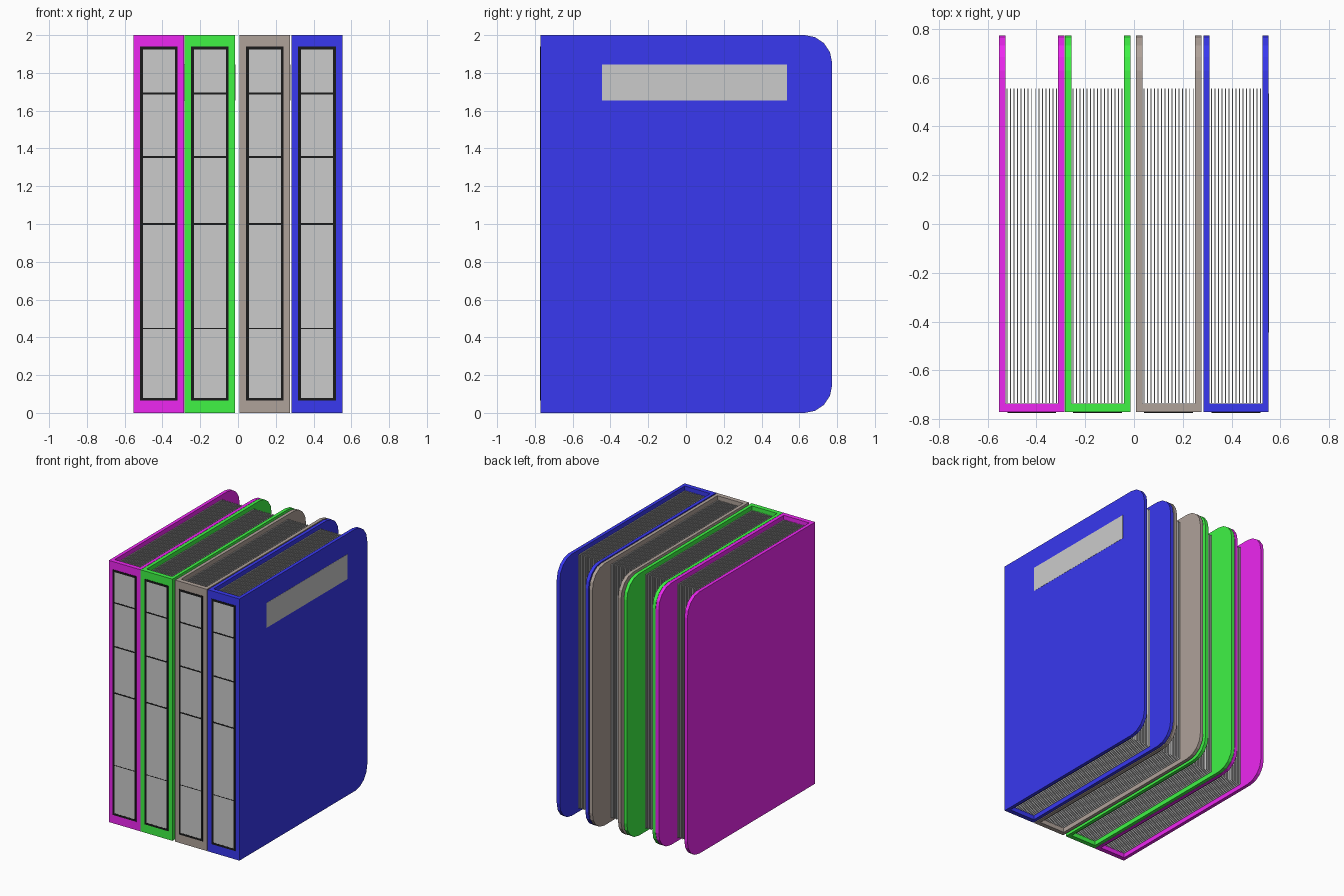
import bpy, bmesh

if "Cube" in bpy.data.objects:
    bpy.data.objects.remove(bpy.data.objects["Cube"])

HALF = 0.134            # half width of a binder
T = 0.026               # cover thickness
FRONT, BACK, H = -0.771, 0.773, 2.0


def material(name, rgb):
    m = bpy.data.materials.new(name)
    m.diffuse_color = (*rgb, 1)
    m.use_nodes = True
    m.node_tree.nodes["Principled BSDF"].inputs["Base Color"].default_value = m.diffuse_color
    return m


def finish(name, bm, mat=None):
    bmesh.ops.recalc_face_normals(bm, faces=bm.faces)
    me = bpy.data.meshes.new(name)
    bm.to_mesh(me)
    bm.free()
    ob = bpy.data.objects.new(name, me)
    bpy.context.collection.objects.link(ob)
    if mat:
        me.materials.append(mat)
    return ob


def add_box(bm, lo, hi):
    vs = bmesh.ops.create_cube(bm, size=1)["verts"]
    for v in vs:
        for i in range(3):
            v.co[i] = hi[i] if v.co[i] > 0 else lo[i]


def binder_case(name, cx, mat):
    # U-shaped plan extruded upward, then rounded at the free cover corners
    a, b, s = HALF, HALF - T, FRONT + 0.035
    plan = [(-a, FRONT), (a, FRONT), (a, BACK), (b, BACK),
            (b, s), (-b, s), (-b, BACK), (-a, BACK)]
    bm = bmesh.new()
    base = bm.faces.new([bm.verts.new((cx + x, y, 0)) for x, y in plan])
    ext = bmesh.ops.extrude_face_region(bm, geom=[base])["geom"]
    for v in ext:
        if isinstance(v, bmesh.types.BMVert):
            v.co.z = H
    corners = [e for e in bm.edges
               if all(abs(v.co.y - BACK) < 1e-5 for v in e.verts)
               and abs(e.verts[0].co.z - e.verts[1].co.z) < 1e-5]
    bmesh.ops.bevel(bm, geom=corners, offset=0.145, segments=4,
                    profile=0.5, affect='EDGES')
    return finish(name, bm, mat)


def pages(name, cx, count=15):
    bm = bmesh.new()
    inner = HALF - T
    step = 2 * inner / count
    for i in range(count):
        x = cx - inner + (i + 0.5) * step
        add_box(bm, (x - 0.002, FRONT + 0.037, 0.03), (x + 0.002, 0.555, 1.97))
    return finish(name, bm)


def spine_label(prefix, cx, mat):
    # Grey card
    w, z0, z1, f = 0.1, 0.065, 1.94, 0.015
    bm = bmesh.new()
    add_box(bm, (cx - w + f, FRONT - 0.002, z0 + f), (cx + w - f, FRONT, z1 - f))
    finish(prefix + "_spine_label", bm)
    # Black border and dividing rules
    bm = bmesh.new()
    y0 = FRONT - 0.003
    for s in (-1, 1):
        xs = sorted((cx + s * w, cx + s * (w - f)))
        add_box(bm, (xs[0], y0, z0), (xs[1], FRONT, z1))
    rules = [(z0 + f / 2, f), (z1 - f / 2, f), (1.69, 0.01),
             (1.355, 0.01), (1.0, 0.01), (0.447, 0.005)]
    for z, t in rules:
        add_box(bm, (cx - w + f, y0, z - t / 2), (cx + w - f, FRONT, z + t / 2))
    finish(prefix + "_spine_label_border", bm, mat)


def side_label(prefix, cx):
    bm = bmesh.new()
    add_box(bm, (cx + HALF, -0.445, 1.655), (cx + HALF + 0.0012, 0.535, 1.845))
    finish(prefix + "_side_label", bm)


black = material("black", (0.01, 0.01, 0.01))
binders = [("magenta", -0.419, (0.85, 0.02, 0.88)),
           ("green", -0.149, (0.05, 0.9, 0.06)),
           ("brown", 0.142, (0.43, 0.36, 0.32)),
           ("blue", 0.418, (0.04, 0.04, 0.87))]

for colour, cx, rgb in binders:
    prefix = colour + "_binder"
    binder_case(prefix + "_case", cx, material(colour, rgb))
    pages(prefix + "_pages", cx)
    spine_label(prefix, cx, black)
    side_label(prefix, cx)
